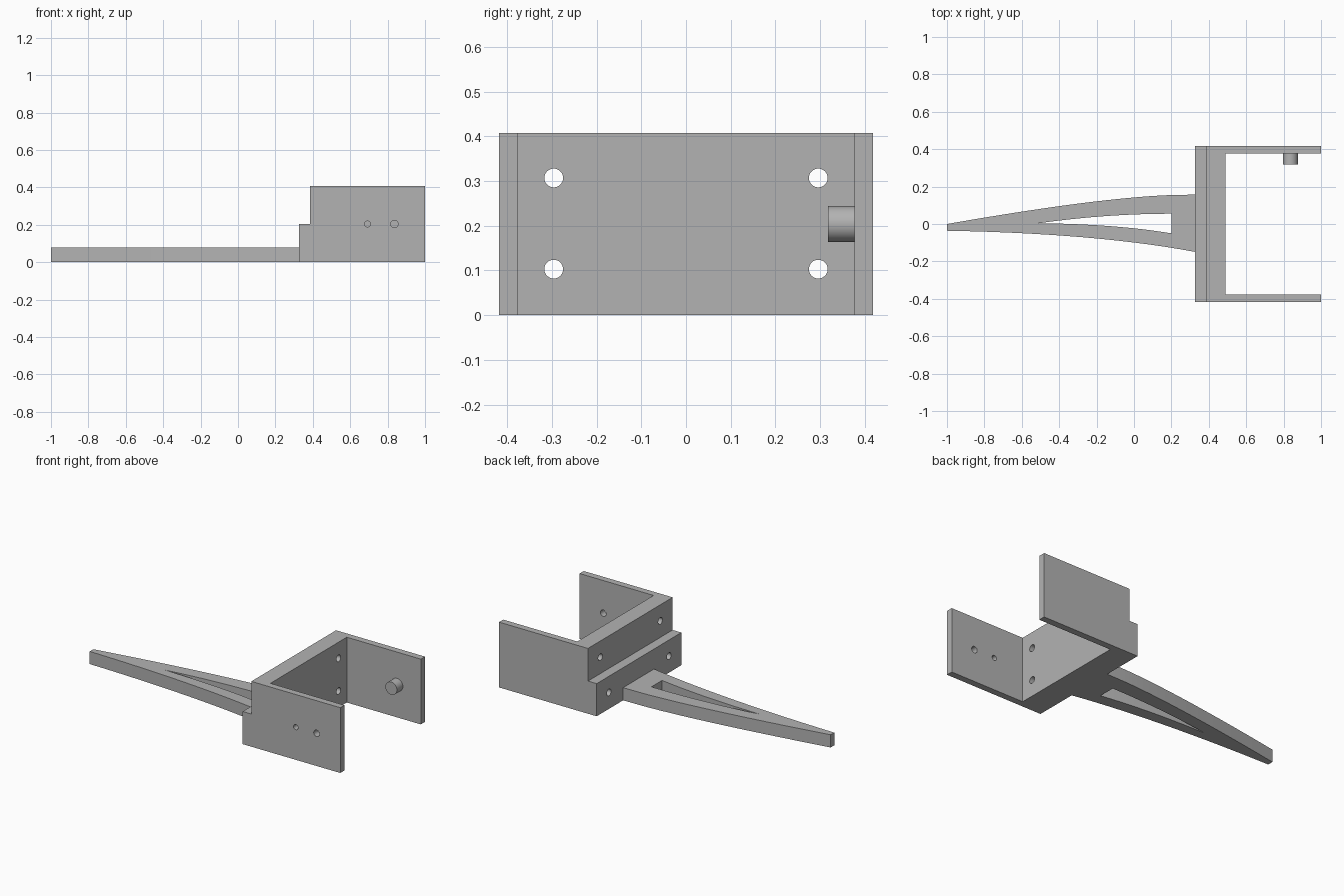
import bpy
import bmesh
from math import pi
from mathutils import Vector, Matrix

if "Cube" in bpy.data.objects:
    bpy.data.objects.remove(bpy.data.objects["Cube"], do_unlink=True)

grey = bpy.data.materials.new("plain grey")
grey.use_nodes = True
grey.diffuse_color = (0.45, 0.45, 0.45, 1)
grey.node_tree.nodes["Principled BSDF"].inputs["Base Color"].default_value = grey.diffuse_color


def prism(name, outline, depth, matrix=Matrix()):
    """Extrude a flat outline along its local z."""
    bm = bmesh.new()
    face = bm.faces.new([bm.verts.new((x, y, 0)) for x, y in outline])
    top = bmesh.ops.extrude_face_region(bm, geom=[face])["geom"]
    bmesh.ops.translate(bm, vec=(0, 0, depth),
                        verts=[v for v in top if isinstance(v, bmesh.types.BMVert)])
    bmesh.ops.recalc_face_normals(bm, faces=bm.faces[:])
    return add_object(name, bm, matrix)


def add_object(name, bm, matrix):
    bm.transform(matrix)
    mesh = bpy.data.meshes.new(name)
    bm.to_mesh(mesh)
    bm.free()
    mesh.materials.append(grey)
    obj = bpy.data.objects.new(name, mesh)
    bpy.context.collection.objects.link(obj)
    return obj


def cylinder(name, centre, radius, length, axis):
    bm = bmesh.new()
    bmesh.ops.create_cone(bm, cap_ends=True, segments=32,
                          radius1=radius, radius2=radius, depth=length)
    turn = Matrix.Rotation(pi / 2, 4, "Y" if axis == "x" else "X")
    return add_object(name, bm, Matrix.Translation(centre) @ turn)


def cut(target, cutter):
    cutter.hide_render = True
    cutter.hide_set(True)
    cutter.display_type = "WIRE"
    mod = target.modifiers.new(cutter.name, "BOOLEAN")
    mod.operation = "DIFFERENCE"
    mod.solver = "EXACT"
    mod.object = cutter
    # Bake the cut, then drop the helper
    bpy.context.view_layer.objects.active = target
    bpy.ops.object.modifier_apply(modifier=mod.name)
    bpy.data.objects.remove(cutter, do_unlink=True)


def bend(start, control, end, steps=14):
    a, b, c = Vector(start), Vector(control), Vector(end)
    return [tuple(a * (1 - t) ** 2 + b * 2 * t * (1 - t) + c * t * t)
            for t in (i / steps for i in range(steps + 1))]


# Bracket: stepped side profile across the full width, hollowed to a U
profile = [(0.325, 0), (1, 0), (1, 0.408), (0.385, 0.408), (0.385, 0.204), (0.325, 0.204)]
bracket = prism("bracket", profile, 0.836,
                Matrix.Translation((0, 0.418, 0)) @ Matrix.Rotation(pi / 2, 4, "X"))
cut(bracket, prism("bay_cutter", [(0.488, -0.377), (1.2, -0.377), (1.2, 0.377), (0.488, 0.377)],
                   0.8, Matrix.Translation((0, 0, -0.2))))

# Screw holes through the rear wall
for y in (-0.296, 0.296):
    for z in (0.103, 0.307):
        cut(bracket, cylinder("screw_cutter", (0.4, y, z), 0.021, 0.4, "x"))

# Two pin holes through the front side plate
for x, radius in ((0.692, 0.016), (0.836, 0.02)):
    cut(bracket, cylinder("pin_cutter", (x, -0.4, 0.204), radius, 0.15, "y"))

# Peg on the inside of the back side plate
peg = cylinder("peg", (0.836, 0.349, 0.204), 0.04, 0.062, "y")

# Tapered arm with a long pointed slot
upper = bend((-1, 0), (-0.2, 0.14), (0.2, 0.155))
lower = bend((0.326, -0.149), (-0.2, -0.05), (-1, -0.036))
arm = prism("arm", upper + [(0.326, 0.157)] + lower, 0.079)
slot = bend((-0.51, 0.004), (-0.15, 0.055), (0.2, 0.055)) + \
    bend((0.2, -0.05), (-0.1, 0.0), (-0.51, 0.004))[:-1]
cut(arm, prism("slot_cutter", slot, 0.3, Matrix.Translation((0, 0, -0.1))))

# Smooth the round walls, keep the edges crisp
for obj in (bracket, peg, arm):
    bpy.ops.object.select_all(action="DESELECT")
    obj.select_set(True)
    bpy.context.view_layer.objects.active = obj
    bpy.ops.object.shade_smooth_by_angle(angle=pi / 6)
